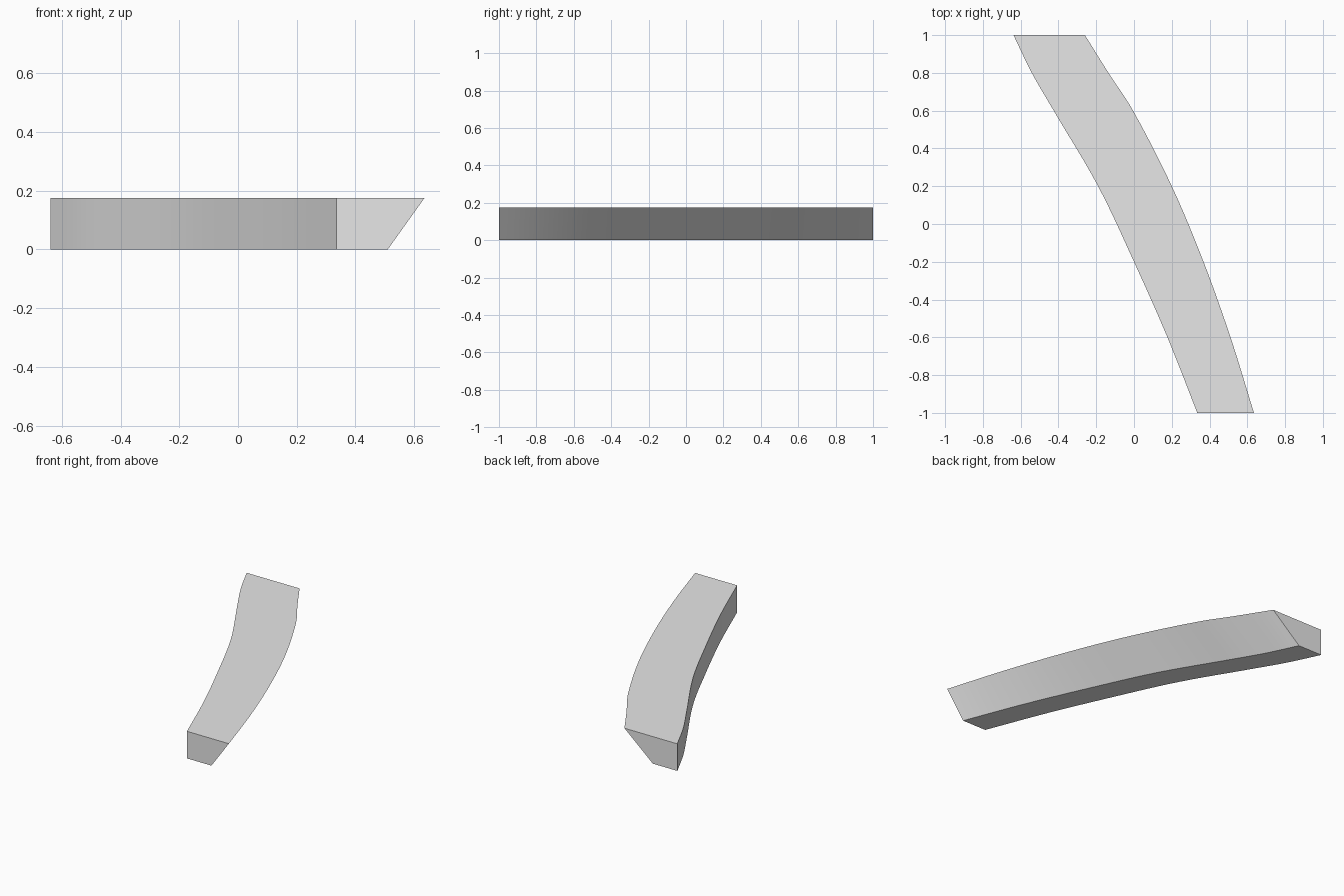
import bpy
import bmesh

cube = bpy.data.objects.get("Cube")
if cube:
    bpy.data.objects.remove(cube, do_unlink=True)

HEIGHT = 0.175
FOOT = 0.175      # width of the underside
STEPS = 6         # subdivisions between stations

# Stations along the bar: y, x of upright wall, x of top overhanging edge
STATIONS = [
    (-1.0, 0.335, 0.635), (-0.6, 0.177, 0.511), (-0.2, 0.0, 0.368),
    (0.2, -0.19, 0.2), (0.6, -0.425, -0.005), (0.8, -0.541, -0.135),
    (1.0, -0.638, -0.26),
]


def smooth_path(points):
    """Cubic curve through the points, with slopes from their neighbours."""
    def slope(i, k):
        a, b = points[max(i - 1, 0)], points[min(i + 1, len(points) - 1)]
        return (b[k] - a[k]) / (b[0] - a[0])

    path = []
    for i in range(len(points) - 1):
        p, q = points[i], points[i + 1]
        d = q[0] - p[0]
        for s in range(STEPS):
            t = s / STEPS
            h = 3 * t**2 - 2 * t**3
            row = [p[0] + d * t]
            for k in (1, 2):
                row.append(p[k] * (1 - h) + q[k] * h
                           + d * slope(i, k) * t * (1 - t)**2
                           - d * slope(i + 1, k) * t**2 * (1 - t))
            path.append(row)
    path.append(points[-1])
    return path


# One colour
grey = bpy.data.materials.new("light_grey")
grey.use_nodes = True
grey.diffuse_color = (0.8, 0.8, 0.8, 1)
grey.node_tree.nodes["Principled BSDF"].inputs["Base Color"].default_value = (0.8, 0.8, 0.8, 1)

# Curved bar: loft a section with one upright and one undercut side
bm = bmesh.new()
rings = []
for y, wall, edge in smooth_path(STATIONS):
    section = [(wall, 0), (wall + FOOT, 0), (edge, HEIGHT), (wall, HEIGHT)]
    rings.append([bm.verts.new((x, y, z)) for x, z in section])
for a, b in zip(rings, rings[1:]):
    for i in range(4):
        j = (i + 1) % 4
        bm.faces.new((a[i], a[j], b[j], b[i]))
bm.faces.new(rings[0])
bm.faces.new(rings[-1])
bmesh.ops.recalc_face_normals(bm, faces=bm.faces)

mesh = bpy.data.meshes.new("curved_bar")
bm.to_mesh(mesh)
bm.free()
mesh.materials.append(grey)
bar = bpy.data.objects.new("curved_bar", mesh)
bpy.context.collection.objects.link(bar)
bpy.ops.object.select_all(action="DESELECT")
bar.select_set(True)
bpy.context.view_layer.objects.active = bar
bpy.ops.object.shade_smooth_by_angle(angle=0.4)
